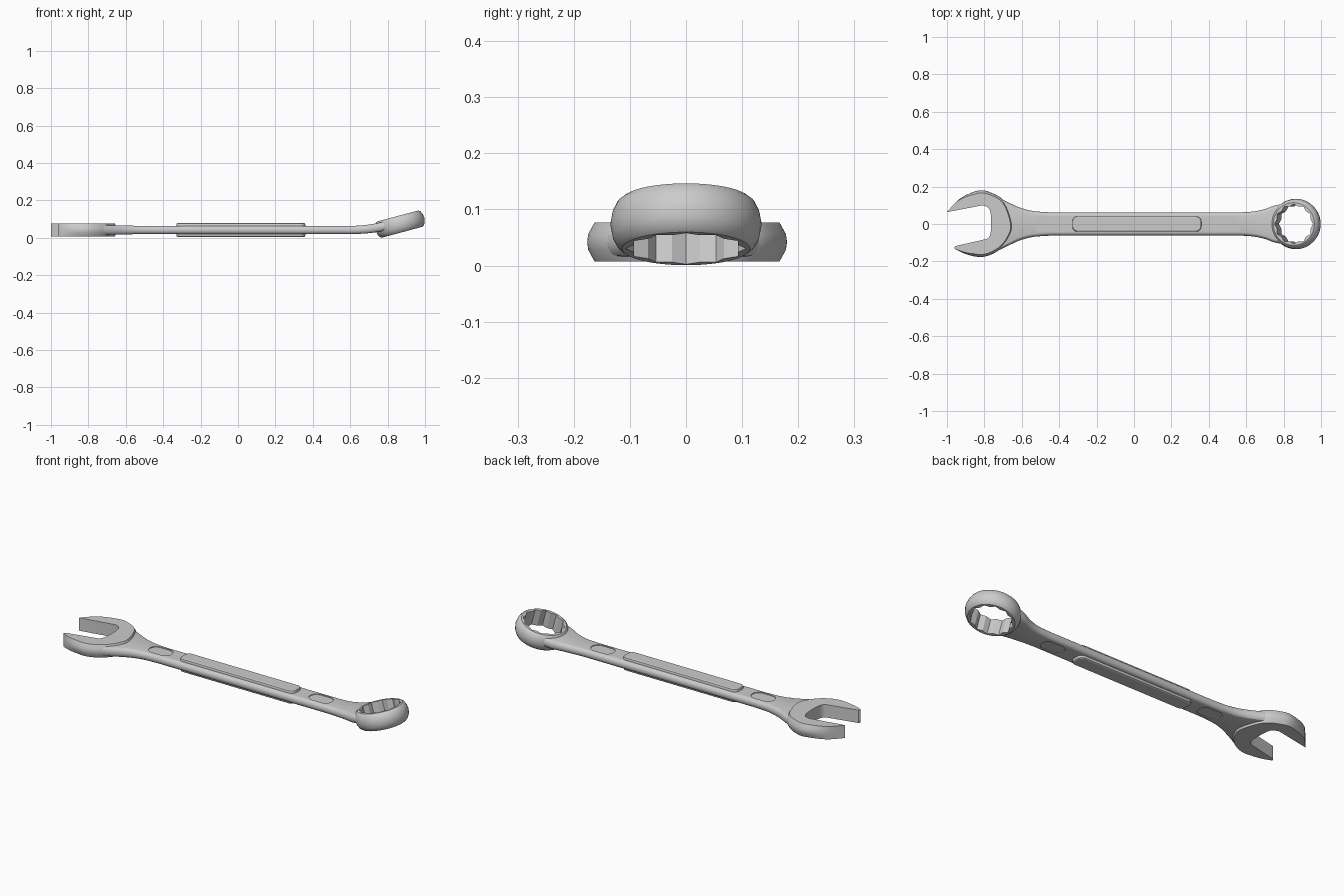
import bpy, bmesh
from math import sin, cos, pi, radians
from mathutils import Vector, Matrix

cube = bpy.data.objects.get("Cube")
if cube:
    bpy.data.objects.remove(cube, do_unlink=True)

MID = 0.042          # height of the handle's centre plane


def spline(points, steps=5):
    """Smooth open curve through the given points."""
    p = [Vector(q) for q in points]
    p = [p[0]] + p + [p[-1]]
    out = []
    for a, b, c, d in zip(p, p[1:], p[2:], p[3:]):
        for i in range(steps):
            t = i / steps
            out.append(b + (c - a) * t / 2
                       + (a * 2 - b * 5 + c * 4 - d) * t * t / 2
                       + (b * 3 - a - c * 3 + d) * t ** 3 / 2)
    return out + [p[-1]]


def loft(name, rings):
    """Closed solid skinned through rings of equal point count."""
    bm = bmesh.new()
    loops = [[bm.verts.new(p) for p in ring] for ring in rings]
    for a, b in zip(loops, loops[1:]):
        for i in range(len(a)):
            j = (i + 1) % len(a)
            bm.faces.new((a[i], a[j], b[j], b[i]))
    bm.faces.new(loops[0])
    bm.faces.new(loops[-1])
    bmesh.ops.recalc_face_normals(bm, faces=bm.faces)
    mesh = bpy.data.meshes.new(name)
    bm.to_mesh(mesh)
    bm.free()
    obj = bpy.data.objects.new(name, mesh)
    bpy.context.collection.objects.link(obj)
    return obj


def activate(obj):
    bpy.ops.object.select_all(action='DESELECT')
    obj.select_set(True)
    bpy.context.view_layer.objects.active = obj


def cut(obj, cutter):
    cutter.hide_render = True
    mod = obj.modifiers.new("cut", 'BOOLEAN')
    mod.operation, mod.solver, mod.object = 'DIFFERENCE', 'EXACT', cutter
    activate(obj)
    bpy.ops.object.modifier_apply(modifier=mod.name)


def level(points, z):
    return [(p[0], p[1], z) for p in points]


def rounded_rect(cx, hx, hy, r, steps=6):
    out = []
    for k, (sx, sy) in enumerate([(1, 1), (-1, 1), (-1, -1), (1, -1)]):
        for i in range(steps + 1):
            a = (k + i / steps) * pi / 2
            out.append((cx + sx * (hx - r) + r * cos(a), sy * (hy - r) + r * sin(a)))
    return out


# Handle: rounded-edge bar, flared at both ends, rising into the ring
# Stations are x, half width, half thickness, centre height
left = spline([(-0.72, 0.14, 0.026, MID), (-0.66, 0.11, 0.025, MID),
               (-0.6, 0.084, 0.024, MID), (-0.53, 0.068, 0.022, MID),
               (-0.44, 0.062, 0.022, MID)])
right = spline([(0.57, 0.062, 0.022, MID), (0.64, 0.067, 0.022, 0.043),
                (0.7, 0.08, 0.023, 0.048), (0.75, 0.098, 0.024, 0.056),
                (0.8, 0.108, 0.024, 0.066)])
EDGE = 0.018


def bar_section(station):
    x, w, t, z = station
    arc = [radians(-90 + 22.5 * i) for i in range(9)]
    side = [(w - EDGE + EDGE * cos(a), z + t * sin(a)) for a in arc]
    return [(x, y, h) for y, h in side] + [(x, -y, h) for y, h in reversed(side)]


handle = loft("handle", [bar_section(s) for s in left + right])

# Shallow oval recesses on both faces of the handle
for cx in (-0.465, 0.5):
    for s in (-1, 1):
        oval = rounded_rect(cx, 0.065, 0.038, 0.037)
        pad = loft("recess_cutter", [level(oval, MID + s * 0.018), level(oval, MID + s * 0.05)])
        cut(handle, pad)
        bpy.data.objects.remove(pad, do_unlink=True)

# Raised grip panel running through both faces
grip = loft("grip_panel", [
    level(rounded_rect(0.015, 0.345 - d, 0.041 - d, 0.028 - d), MID + h)
    for h, d in ((-0.037, 0.007), (-0.034, 0.002), (-0.029, 0),
                 (0.029, 0), (0.034, 0.002), (0.037, 0.007))])

# Open jaw: rounded head, widest at mid height, with an angled slot
outline = spline([(-1.0, 0.064), (-0.93, 0.136), (-0.835, 0.178), (-0.765, 0.168),
                  (-0.69, 0.118), (-0.648, 0.0), (-0.664, -0.07), (-0.717, -0.136),
                  (-0.797, -0.174), (-0.877, -0.168), (-0.955, -0.134), (-0.952, -0.115)])
centre = Vector((-0.81, 0))


def inset_head(amount):
    out = []
    for p in outline:
        k = min(max((p.x + 0.96) / 0.1, 0), 1)      # the tips stay square
        out.append(centre + (p - centre) * (1 - amount * k))
    return out


jaw = loft("open_jaw", [level(inset_head(d), MID + h) for h, d in
                        ((-0.035, 0.075), (-0.014, 0.01), (0, 0), (0.014, 0.01), (0.035, 0.075))])
throat = spline([(-0.81, 0.1), (-0.778, 0.086), (-0.765, 0.045),
                 (-0.765, -0.035), (-0.778, -0.074), (-0.81, -0.085)], 3)
slot_shape = [(-1.1, 0.044)] + throat + [(-1.1, -0.151)]
slot = loft("slot_cutter", [level(slot_shape, -0.1), level(slot_shape, 0.2)])
cut(jaw, slot)
bpy.data.objects.remove(slot, do_unlink=True)

# Ring end: bulged collar tilted upward, with a twelve-point hole
tilt = Matrix.Translation((0.866, 0, 0.0735)) @ Matrix.Rotation(radians(-15), 4, 'Y')


def circle(radii, z, count):
    return [tilt @ Vector((radii[i % 2] * cos(2 * pi * i / count),
                           radii[i % 2] * sin(2 * pi * i / count), z))
            for i in range(count)]


collar_profile = [(0.114, -0.045), (0.123, -0.038), (0.131, -0.022), (0.135, 0),
                  (0.131, 0.022), (0.123, 0.038), (0.114, 0.045)]
collar = loft("ring_end", [circle((r, r), z, 48) for r, z in collar_profile])
star = loft("hole_cutter", [circle((0.107, 0.096), z, 24) for z in (-0.1, 0.1)])
cut(collar, star)
cut(handle, star)
bpy.data.objects.remove(star, do_unlink=True)

for part in (handle, grip, jaw, collar):
    activate(part)
    bpy.ops.object.shade_smooth_by_angle(angle=radians(28))
